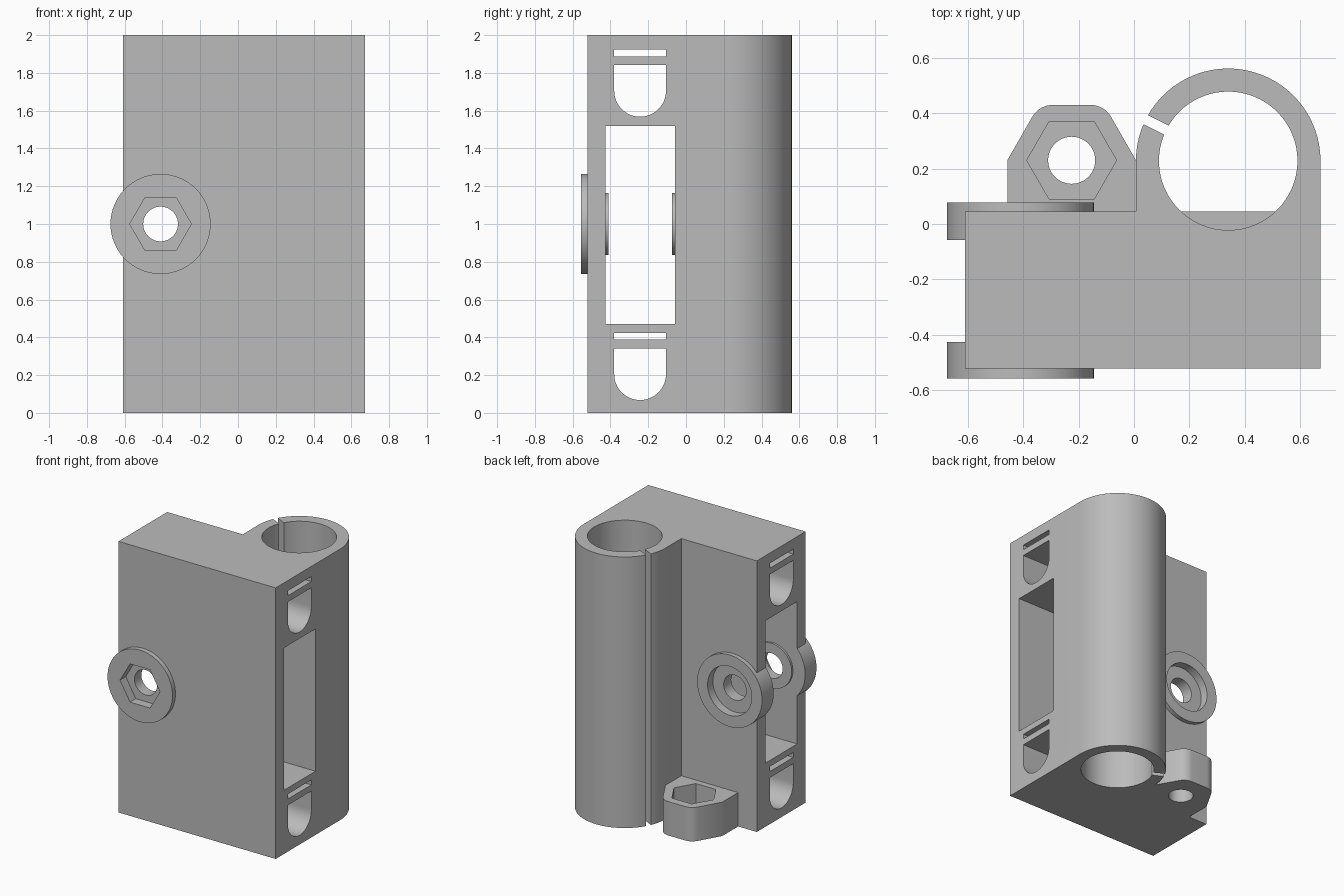
import bpy
import bmesh
from math import cos, sin, radians

cube = bpy.data.objects.get("Cube")
if cube:
    bpy.data.objects.remove(cube, do_unlink=True)

grey = bpy.data.materials.new("plain grey")
grey.use_nodes = True
GREY = (0.5, 0.5, 0.5, 1)
grey.diffuse_color = GREY
grey.node_tree.nodes["Principled BSDF"].inputs["Base Color"].default_value = GREY


def arc(u, v, r, start=0, end=360, steps=64):
    """Points on an arc; a full circle drops its repeated last point."""
    count = steps if end - start == 360 else steps + 1
    angles = [radians(start + (end - start) * i / steps) for i in range(count)]
    return [(u + r * cos(a), v + r * sin(a)) for a in angles]


def rect(u0, u1, v0, v1):
    return [(u0, v0), (u1, v0), (u1, v1), (u0, v1)]


def prism(name, outline, low, high, axis="z"):
    """Extrude a 2D outline along an axis."""
    place = {"x": lambda u, v, w: (w, u, v),
             "y": lambda u, v, w: (u, w, v),
             "z": lambda u, v, w: (u, v, w)}[axis]
    bm = bmesh.new()
    face = bm.faces.new([bm.verts.new(place(u, v, low)) for u, v in outline])
    top = bmesh.ops.extrude_face_region(bm, geom=[face])["geom"]
    for vert in (g for g in top if isinstance(g, bmesh.types.BMVert)):
        vert.co["xyz".index(axis)] = high
    bmesh.ops.recalc_face_normals(bm, faces=bm.faces)
    mesh = bpy.data.meshes.new(name)
    bm.to_mesh(mesh)
    bm.free()
    mesh.materials.append(grey)
    obj = bpy.data.objects.new(name, mesh)
    bpy.context.collection.objects.link(obj)
    return obj


def combine(target, operation, *prism_args):
    """Apply a boolean with a temporary prism."""
    tool = prism("tool", *prism_args)
    mod = target.modifiers.new("boolean", "BOOLEAN")
    mod.operation = operation
    mod.solver = "EXACT"
    mod.object = tool
    bpy.context.view_layer.objects.active = target
    bpy.ops.object.modifier_apply(modifier=mod.name)
    bpy.data.objects.remove(tool, do_unlink=True)


def finish(obj):
    bpy.ops.object.select_all(action="DESELECT")
    obj.select_set(True)
    bpy.context.view_layer.objects.active = obj
    bpy.ops.object.shade_smooth_by_angle(angle=radians(30))


# Block and rod clamp share one outline
TX, TY, TR = 0.34, 0.228, 0.333
BACK, FRONT = 0.045, -0.522
outline = [(-0.61, FRONT), (TX + TR, FRONT)] + arc(TX, TY, TR, 0, 180)
outline += [(TX - TR, BACK), (-0.61, BACK)]
body = prism("clamp_body", outline, 0, 2)

# Round flanges on both walls
PX, PZ = -0.41, 1.0
combine(body, "UNION", arc(PX, PZ, 0.265), -0.557, 0.077, "y")

# Clamp bore, with a flat wall kept behind the window
combine(body, "DIFFERENCE", arc(TX, TY, 0.25), -0.1, 2.1)
combine(body, "UNION", rect(TX - 0.19, TX + 0.19, -0.045, BACK), 0.37, 1.62)

# Slit in the clamp
dx, dy = cos(radians(153.5)), sin(radians(153.5))
slit = [(TX + r * dx - s * dy, TY + r * dy + s * dx)
        for r, s in ((0.2, -0.018), (0.4, -0.018), (0.4, 0.018), (0.2, 0.018))]
combine(body, "DIFFERENCE", slit, -0.1, 2.1)

# Window between the flanges
combine(body, "DIFFERENCE", rect(-0.425, -0.058, 0.47, 1.52), -0.9, 0.9, "x")

# Rod channels, each with a thin slot above
for base in (0, 1.5):
    channel = arc(-0.243, base + 0.205, 0.137, 180, 360, 32)
    channel += [(-0.106, base + 0.342), (-0.38, base + 0.342)]
    combine(body, "DIFFERENCE", channel, -0.9, 0.9, "x")
    combine(body, "DIFFERENCE", rect(-0.38, -0.106, base + 0.388, base + 0.424),
            -0.9, 0.9, "x")

# Inner spacers, bolt hole, hex pocket in front, round pocket behind
combine(body, "UNION", arc(PX, PZ, 0.165), -0.45, -0.41, "y")
combine(body, "UNION", arc(PX, PZ, 0.165), -0.073, -0.03, "y")
combine(body, "DIFFERENCE", arc(PX, PZ, 0.092, steps=48), -0.7, 0.2, "y")
combine(body, "DIFFERENCE", arc(PX, PZ, 0.163, steps=6), -0.7, -0.49, "y")
combine(body, "DIFFERENCE", arc(PX, PZ, 0.18), 0.015, 0.2, "y")
finish(body)

# Nut holder at the foot of the back wall
NX, NY = -0.225, 0.23
side = [(TX - TR, BACK), (TX - TR, NY)] + arc(NX + 0.067, 0.343, 0.087, 30, 90, 10)
outline = side + [(2 * NX - x, y) for x, y in reversed(side)]
holder = prism("nut_holder", outline, 0, 0.25)
combine(holder, "DIFFERENCE", arc(NX, NY, 0.085, steps=48), -0.1, 0.4)
combine(holder, "DIFFERENCE", arc(NX, NY, 0.162, steps=6), 0.1, 0.4)
finish(holder)
